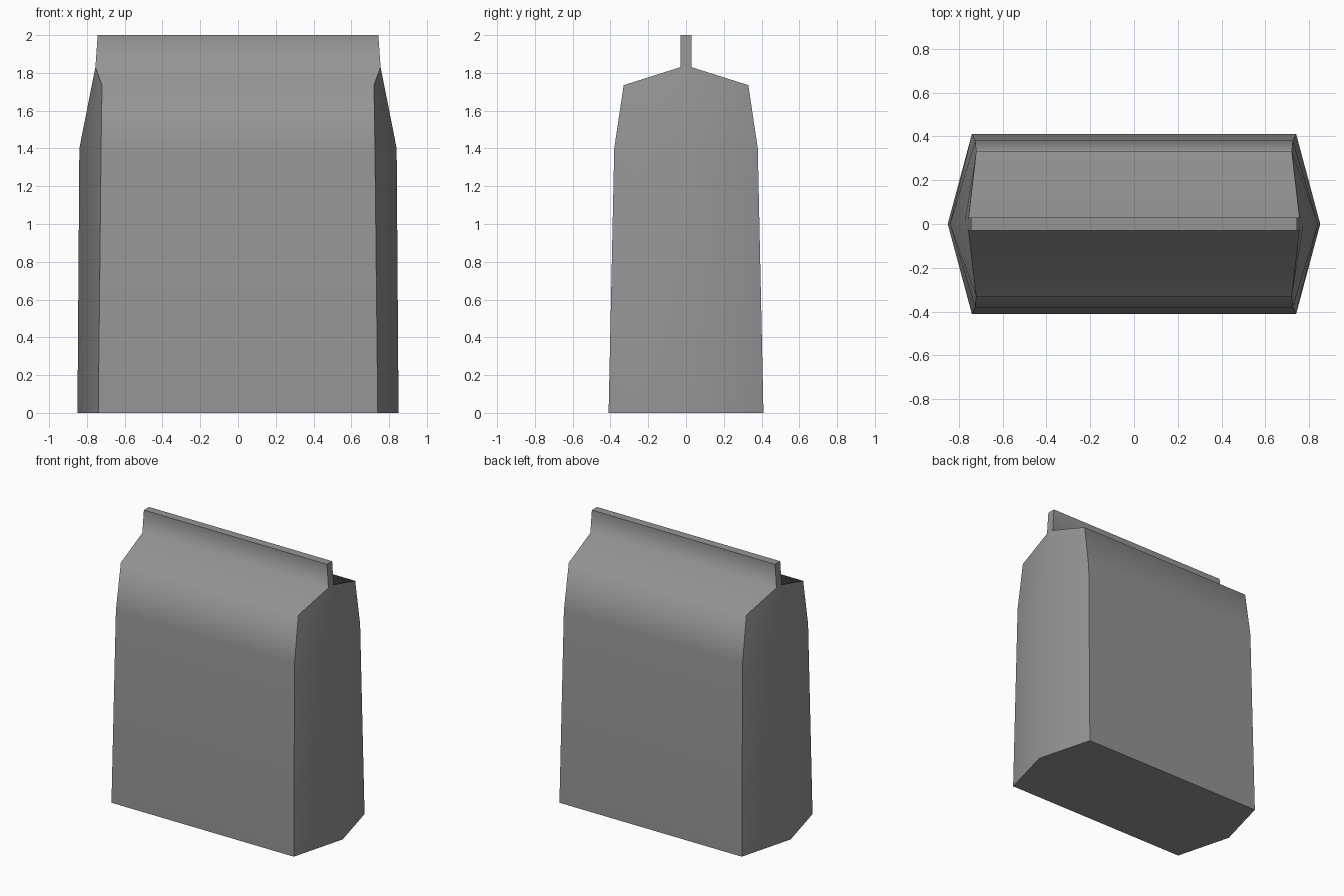
import bpy
import bmesh

cube = bpy.data.objects.get("Cube")
if cube:
    bpy.data.objects.remove(cube, do_unlink=True)

# Plain grey paper
paper = bpy.data.materials.new("grey_paper")
paper.use_nodes = True
grey = (0.3, 0.3, 0.3, 1.0)
paper.diffuse_color = grey
paper.node_tree.nodes["Principled BSDF"].inputs["Base Color"].default_value = grey

# Levels of the bag: height, corner x, corner y, side crease x
levels = [
    (0.0, 0.74, 0.41, 0.85),
    (1.4, 0.725, 0.38, 0.84),
    (1.735, 0.72, 0.33, 0.774),
    (1.83, 0.755, 0.03, 0.755),
    (2.0, 0.743, 0.03, 0.743),
]

bm = bmesh.new()
rings = []
for z, x, y, mid in levels:
    outline = [(-x, -y), (x, -y), (mid, 0), (x, y), (-x, y), (-mid, 0)]
    rings.append([bm.verts.new((px, py, z)) for px, py in outline])

# Skin: panels 0 front, 1-2 left gusset, 3 back, 4-5 right gusset
panel = {}
for k, (low, high) in enumerate(zip(rings, rings[1:])):
    for i in range(6):
        j = (i + 1) % 6
        face = bm.faces.new((low[i], low[j], high[j], high[i]))
        side = "front left left back right right".split()[i]
        is_neck_end = k == 3 and side in ("left", "right")
        panel[face] = side + "_neck" if is_neck_end else side
panel[bm.faces.new(rings[0][::-1])] = "bottom"
panel[bm.faces.new(rings[-1])] = "top"

# Smooth within each panel, sharp folds between panels
for face in bm.faces:
    face.smooth = True
for edge in bm.edges:
    a, b = edge.link_faces
    edge.smooth = panel[a] == panel[b]
bmesh.ops.recalc_face_normals(bm, faces=bm.faces[:])

mesh = bpy.data.meshes.new("paper_bag")
bm.to_mesh(mesh)
bm.free()
mesh.materials.append(paper)
bag = bpy.data.objects.new("paper_bag", mesh)
bpy.context.collection.objects.link(bag)
